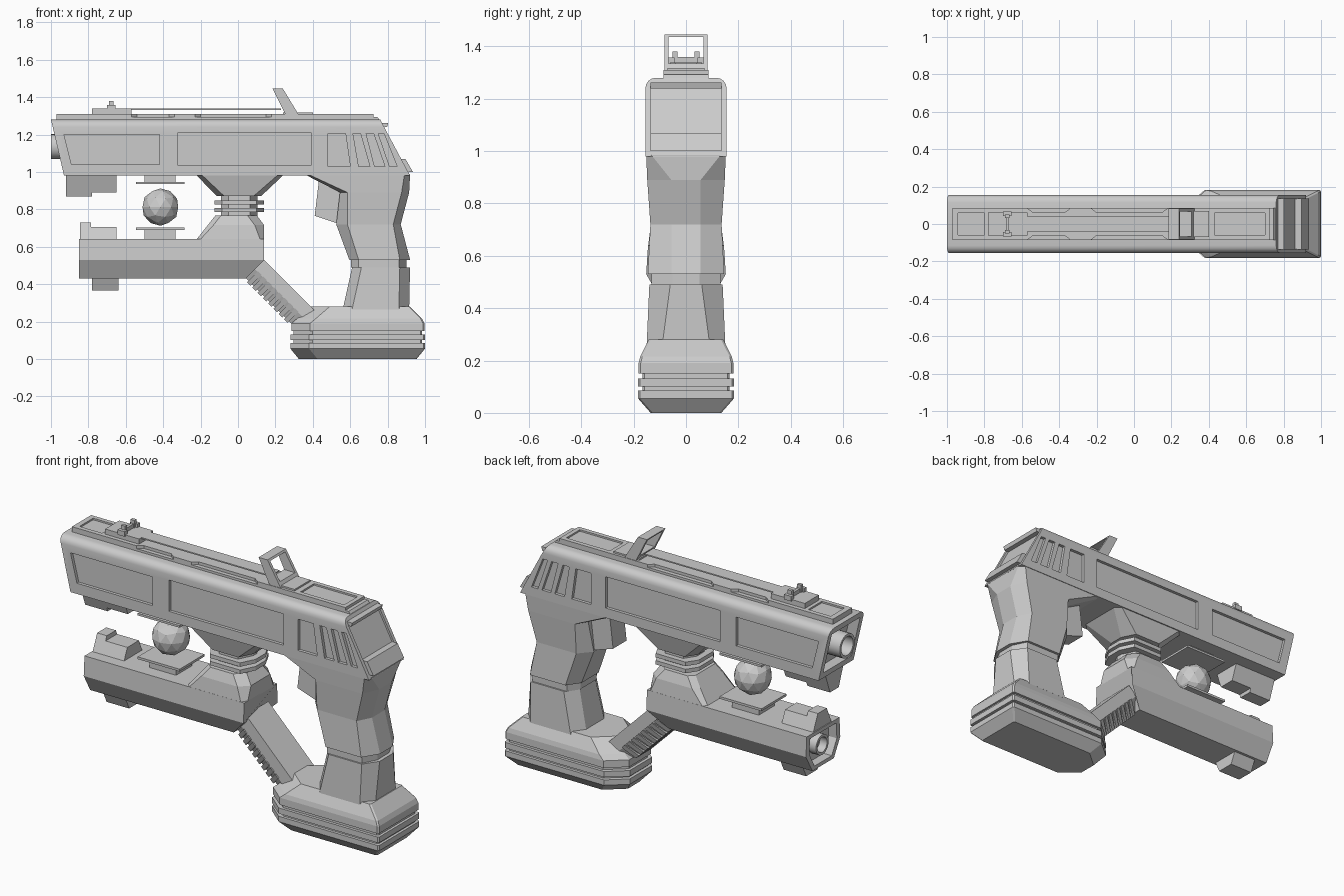
import bpy, bmesh, math

grey = bpy.data.materials.new("mid grey")
grey.diffuse_color = (0.6, 0.6, 0.6, 1)


def make(name, bm):
    bmesh.ops.recalc_face_normals(bm, faces=bm.faces)
    me = bpy.data.meshes.new(name)
    bm.to_mesh(me)
    bm.free()
    me.materials.append(grey)
    ob = bpy.data.objects.new(name, me)
    bpy.context.collection.objects.link(ob)
    return ob


def loft(name, sections, bevel=None):
    """Bridge closed rings of equal point count and cap both ends."""
    bm = bmesh.new()
    rings = [[bm.verts.new(p) for p in s] for s in sections]
    n = len(rings[0])
    for a, b in zip(rings, rings[1:]):
        for i in range(n):
            j = (i + 1) % n
            bm.faces.new((a[i], a[j], b[j], b[i]))
    bm.faces.new(rings[0])
    bm.faces.new(rings[-1])
    if bevel:
        top = [e for e in bm.edges if all(v.co.z > 1.27 for v in e.verts)
               and abs(e.verts[0].co.x - e.verts[1].co.x) > 1]
        bmesh.ops.bevel(bm, geom=top, offset=bevel, segments=4, profile=0.5, affect='EDGES')
    return make(name, bm)


def prism(name, pts, y0, y1=None, bevel=None):
    """Side profile (x, z) extruded across y."""
    if y1 is None:
        y0, y1 = -y0, y0
    return loft(name, [[(x, y, z) for x, z in pts] for y in (y0, y1)], bevel)


def taper(name, pts, z0, w0, z1, w1):
    """Side profile whose half width changes linearly with height."""
    w = lambda z: w0 + (w1 - w0) * (z - z0) / (z1 - z0)
    return loft(name, [[(x, s * w(z), z) for x, z in pts] for s in (-1, 1)])


def box(name, x0, x1, hw, z0, z1, yc=0):
    return prism(name, [(x0, z0), (x1, z0), (x1, z1), (x0, z1)], yc - hw, yc + hw)


def octa(z, x0, x1, w, cl=0.04, cyl=0.06, cr=0.04, cyr=0.08):
    """Horizontal section with cut corners."""
    h = [(x0, w - cyl), (x0 + cl, w), (x1 - cr, w), (x1, w - cyr)]
    return [(x, y, z) for x, y in h] + [(x, -y, z) for x, y in reversed(h)]


def cut(ob, cutters):
    for c in cutters:
        m = ob.modifiers.new("cut", 'BOOLEAN')
        m.operation, m.solver, m.object = 'DIFFERENCE', 'EXACT', c
        me = bpy.data.meshes.new_from_object(
            ob.evaluated_get(bpy.context.evaluated_depsgraph_get()))
        ob.modifiers.clear()
        ob.data = me
        bpy.data.objects.remove(c)


def smooth(ob):
    bpy.ops.object.select_all(action='DESELECT')
    ob.select_set(True)
    bpy.context.view_layer.objects.active = ob
    bpy.ops.object.shade_smooth_by_angle(angle=math.radians(28))


def tube(name, x_front, x_back, zc, r, r_in):
    ring = lambda x, rad: [(x, rad * math.cos(i * math.pi / 12), zc + rad * math.sin(i * math.pi / 12))
                           for i in range(24)]
    smooth(loft(name, [ring(x_back, r), ring(x_front, r), ring(x_front, r_in), ring(x_back - 0.01, r_in)]))


# Upper housing with recessed side panels, vents, muzzle and rear face
body = prism("upper_housing", [(-1, 1.28), (0.76, 1.28), (0.92, 0.98), (-0.93, 0.98)], 0.155, bevel=0.04)
panels = [
    [(-0.93, 1.2), (-0.42, 1.2), (-0.42, 1.04), (-0.89, 1.04)],
    [(-0.32, 1.21), (0.39, 1.21), (0.39, 1.035), (-0.32, 1.035)],
    [(0.48, 1.205), (0.575, 1.205), (0.6, 1.03), (0.48, 1.03)],
    [(0.615, 1.205), (0.655, 1.205), (0.705, 1.03), (0.645, 1.03)],
    [(0.685, 1.205), (0.725, 1.205), (0.785, 1.03), (0.73, 1.03)],
    [(0.75, 1.205), (0.78, 1.205), (0.85, 1.03), (0.81, 1.03)],
]
cutters = [prism("cutter", p, *ys) for p in panels for ys in ((0.138, 0.2), (-0.2, -0.138))]
cutters.append(prism("cutter", [(-1.1, 1.245), (-0.93, 1.245), (-0.88, 1.015), (-1.1, 1.015)], 0.125))
cutters.append(prism("cutter", [(0.769, 1.24), (0.9, 1.24), (1.0, 1.07), (0.86, 1.07)], 0.135))
cut(body, cutters)
smooth(body)
prism("rear_top_lip", [(0.765, 1.262), (0.803, 1.262), (0.797, 1.24), (0.77, 1.24)], 0.135)
prism("rear_bottom_lip", [(0.86, 1.07), (0.895, 1.07), (0.935, 1.0), (0.89, 1.0)], 0.135)
tube("upper_muzzle", -1.0, -0.88, 1.135, 0.067, 0.052)

# Top rail with notched sides
prism("rail_base", [(-0.97, 1.275), (-0.97, 1.293), (0.745, 1.293), (0.76, 1.275)], 0.085)
half = [(-0.97, 0.085), (-0.57, 0.085), (-0.54, 0.062), (-0.37, 0.062), (-0.34, 0.085), (-0.23, 0.085),
        (-0.2, 0.062), (0.15, 0.062), (0.18, 0.085), (0.725, 0.085)]
outline = half + [(x, -y) for x, y in reversed(half)]
rail = loft("rail_top", [[(x, y, z) for x, y in outline] for z in (1.29, 1.309)])
cut(rail, [box("cutter", 0.43, 0.7, 0.06, 1.3, 1.4), box("cutter", -0.94, -0.8, 0.06, 1.3, 1.4)])
box("sight_strip", -0.66, 0.23, 0.04, 1.331, 1.338)

# Front sight
box("front_sight_base", -0.78, -0.57, 0.062, 1.305, 1.338)
for s in (-1, 1):
    box("front_sight_ear", -0.69, -0.665, 0.009, 1.33, 1.38, s * 0.042)
    box("front_sight_foot", -0.7, -0.655, 0.012, 1.33, 1.358, s * 0.056)
box("front_sight_bridge", -0.685, -0.67, 0.035, 1.335, 1.36)

# Leaning rear sight frame
sight = prism("rear_sight_frame", [(0.185, 1.445), (0.24, 1.445), (0.325, 1.305), (0.255, 1.305)], 0.082)
cut(sight, [box("cutter", 0.1, 0.5, 0.066, 1.335, 1.435)])
box("rear_sight_base", 0.24, 0.4, 0.07, 1.3, 1.318)

# Grip with neck band, and trigger
loft("grip", [
    octa(0.985, 0.36, 0.92, 0.152, 0.02, 0.02, 0.03, 0.02),
    octa(0.89, 0.545, 0.915, 0.148, 0.04, 0.06, 0.04, 0.092),
    octa(0.72, 0.525, 0.87, 0.136, 0.06, 0.07, 0.04, 0.08),
    octa(0.53, 0.595, 0.92, 0.146, 0.05, 0.07, 0.055, 0.09),
    octa(0.53, 0.605, 0.9, 0.132), octa(0.49, 0.605, 0.9, 0.132),
    octa(0.49, 0.61, 0.92, 0.14, 0.05, 0.07, 0.055, 0.08),
    octa(0.265, 0.56, 0.915, 0.15, 0.05, 0.07, 0.055, 0.06)])
prism("trigger", [(0.435, 0.975), (0.41, 0.765), (0.53, 0.725), (0.6, 0.89), (0.56, 0.975)], 0.06)

# Stepped foot of the grip
foot = [(0.28, 0.39, 0.92, 0.142), (0.215, 0.315, 0.985, 0.175), (0.19, 0.285, 0.997, 0.181),
        (0.15, 0.285, 0.997, 0.181), (0.15, 0.297, 0.985, 0.167), (0.132, 0.297, 0.985, 0.167),
        (0.132, 0.28, 1.0, 0.183), (0.1, 0.28, 1.0, 0.183), (0.1, 0.297, 0.985, 0.167),
        (0.085, 0.297, 0.985, 0.167), (0.085, 0.28, 1.0, 0.183), (0.055, 0.28, 1.0, 0.183),
        (0.0, 0.325, 0.955, 0.135)]
loft("grip_foot", [octa(*f, 0.1, 0.085, 0.008, 0.008) for f in foot])

# Lower barrel with recessed muzzle
hexa = [(0.145, 0.64), (0.152, 0.53), (0.095, 0.43), (-0.095, 0.43), (-0.152, 0.53), (-0.145, 0.64)]
lower = loft("lower_barrel", [[(-0.85, y, z) for y, z in hexa],
                              [(0.04 if z < 0.5 else 0.14, y, z) for y, z in hexa]])
cut(lower, [loft("cutter", [[(x, y * 0.8, 0.535 + (z - 0.535) * 0.8) for y, z in hexa] for x in (-0.95, -0.8)])])
tube("lower_muzzle", -0.845, -0.78, 0.54, 0.056, 0.042)

# Ringed neck joining lower barrel and housing
loft("neck_lower", [octa(0.635, -0.225, 0.14, 0.145, 0.02, 0.02, 0.02, 0.03),
                    octa(0.715, -0.162, 0.14, 0.135, 0.03, 0.03, 0.05, 0.05),
                    octa(0.768, -0.12, 0.1, 0.115, 0.03, 0.03, 0.05, 0.05)])
loft("neck_core", [octa(z, -0.09, 0.105, 0.095) for z in (0.75, 0.89)])
for z in (0.785, 0.825):
    loft("neck_ring", [octa(h, -0.125, 0.14, 0.125) for h in (z, z + 0.022)])
loft("neck_upper", [octa(0.872, -0.115, 0.125, 0.12),
                    octa(0.985, -0.225, 0.245, 0.15, 0.03, 0.03, 0.03, 0.03)])


# Ribbed diagonal brace
def brace(t, prof):
    k = math.sqrt(0.5)
    pts = prof + [(u, -y) for u, y in reversed(prof)]
    return [(0.09 + k * (t + u), y, 0.48 + k * (u - t)) for u, y in pts]


arm = [(0.07, 0.1), (0.0, 0.1), (-0.068, 0.06)]
loft("brace", [brace(t, arm) for t in (-0.03, 0.4)])
for i in range(8):
    t = 0.02 + i * 0.04
    loft("brace_rib", [brace(h, [(0.005, 0.108), (-0.08, 0.066)]) for h in (t, t + 0.026)])

# Mounting blocks near the muzzles
taper("upper_lug", [(-0.92, 0.985), (-0.92, 0.868), (-0.78, 0.868), (-0.78, 0.89), (-0.65, 0.89), (-0.65, 0.985)],
      0.98, 0.08, 0.87, 0.04)
taper("lower_top_lug", [(-0.845, 0.635), (-0.845, 0.73), (-0.785, 0.73), (-0.785, 0.705), (-0.65, 0.705),
                        (-0.65, 0.635)], 0.64, 0.08, 0.73, 0.04)
taper("lower_bottom_lug", [(-0.78, 0.435), (-0.78, 0.365), (-0.64, 0.365), (-0.64, 0.435)],
      0.43, 0.08, 0.365, 0.05)

# Emitter pads and the floating core ball
box("upper_emitter_stem", -0.5, -0.335, 0.07, 0.945, 0.985)
box("upper_emitter_plate", -0.545, -0.285, 0.11, 0.935, 0.947)
box("lower_emitter_stem", -0.5, -0.335, 0.07, 0.635, 0.695)
box("lower_emitter_plate", -0.545, -0.285, 0.11, 0.69, 0.703)
bm = bmesh.new()
bmesh.ops.create_icosphere(bm, subdivisions=2, radius=0.1)
bmesh.ops.translate(bm, verts=bm.verts, vec=(-0.415, 0, 0.812))
make("core_ball", bm)
